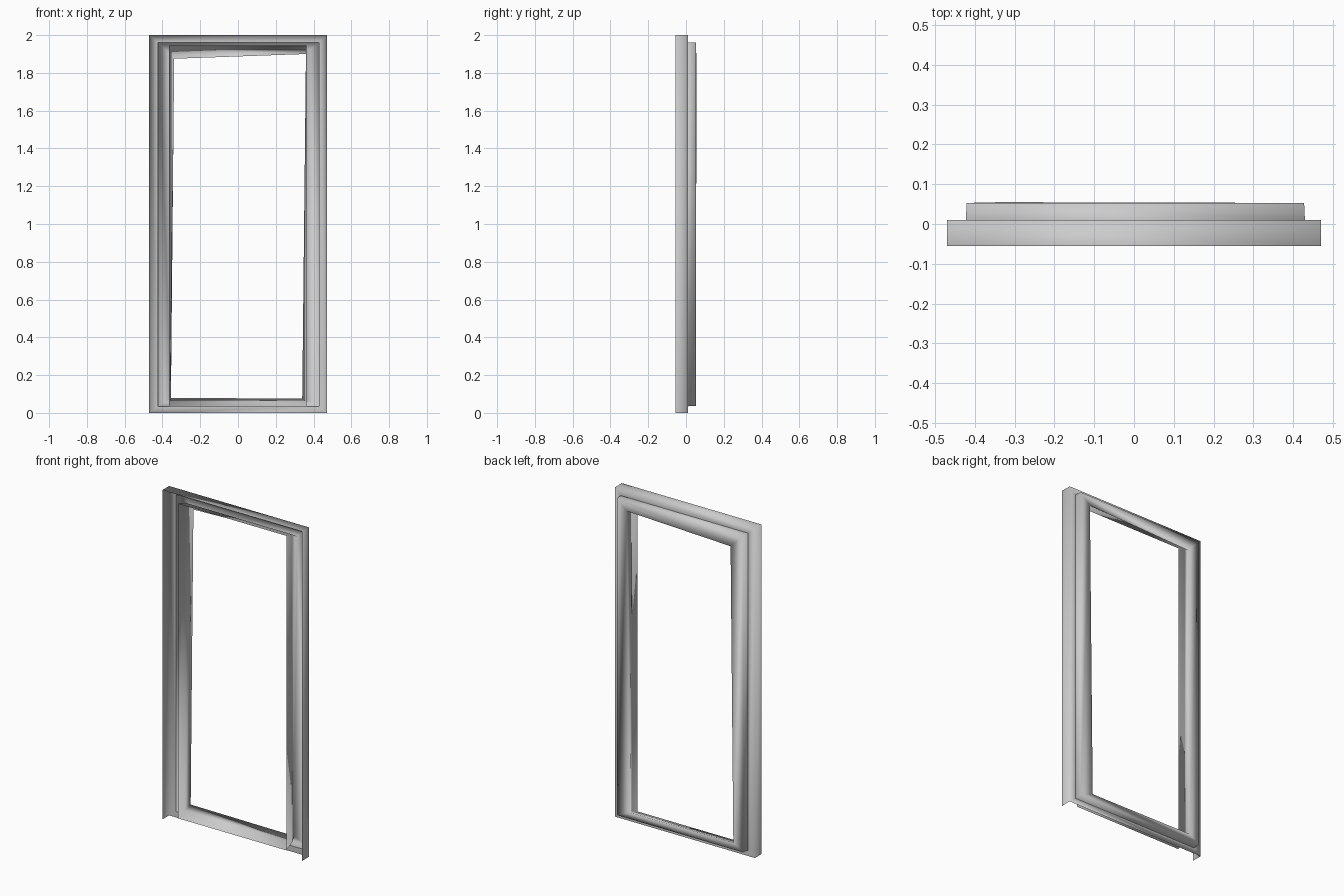
import bpy, bmesh

if "Cube" in bpy.data.objects:
    bpy.data.objects.remove(bpy.data.objects["Cube"])


def rect(x0, x1, z0, z1, y):
    """Corner ring: bottom left, bottom right, top right, top left."""
    return [(x0, y, z0), (x1, y, z0), (x1, y, z1), (x0, y, z1)]


def sheet_frame(name, rings, open_bottom=(), sharp=40):
    """Bridge successive rectangular rings into a mitred sheet frame."""
    bm = bmesh.new()
    loops = [[bm.verts.new(c) for c in ring] for ring in rings]
    for k, (a, b) in enumerate(zip(loops, loops[1:])):
        for i in range(4):
            if i == 0 and k in open_bottom:
                continue
            j = (i + 1) % 4
            bm.faces.new((a[i], b[i], b[j], a[j]))
    bmesh.ops.recalc_face_normals(bm, faces=bm.faces)
    # Make the outer side / back of the sheet the facing side
    bm.faces.ensure_lookup_table()
    f = max(bm.faces, key=lambda q: q.calc_center_median().x)
    if f.normal.x < -0.5:
        bmesh.ops.reverse_faces(bm, faces=bm.faces)
    me = bpy.data.meshes.new(name)
    bm.to_mesh(me)
    bm.free()
    for p in me.polygons:
        p.use_smooth = True
    ob = bpy.data.objects.new(name, me)
    bpy.context.collection.objects.link(ob)
    return ob


# Outer casing: side and top flanges, then a flat back panel (no bottom flange)
sheet_frame("outer_casing", [
    rect(-0.47, 0.47, 0, 2, -0.055),
    rect(-0.47, 0.47, 0, 2, 0.01),
    rect(-0.423, 0.43, 0.035, 1.96, 0.01),
], open_bottom=(0,))

# Inner trim: outer wall, back face with a slightly skewed opening, inner reveal
sheet_frame("inner_trim", [
    rect(-0.423, 0.43, 0.035, 1.96, 0.01),
    rect(-0.421, 0.428, 0.037, 1.96, 0.053),
    [(-0.355, 0.053, 0.08), (0.34, 0.052, 0.075),
     (0.36, 0.052, 1.90), (-0.338, 0.055, 1.875)],
    rect(-0.36, 0.36, 0.06, 1.93, 0.005),
    rect(-0.365, 0.363, 0.035, 1.945, -0.055),
])
